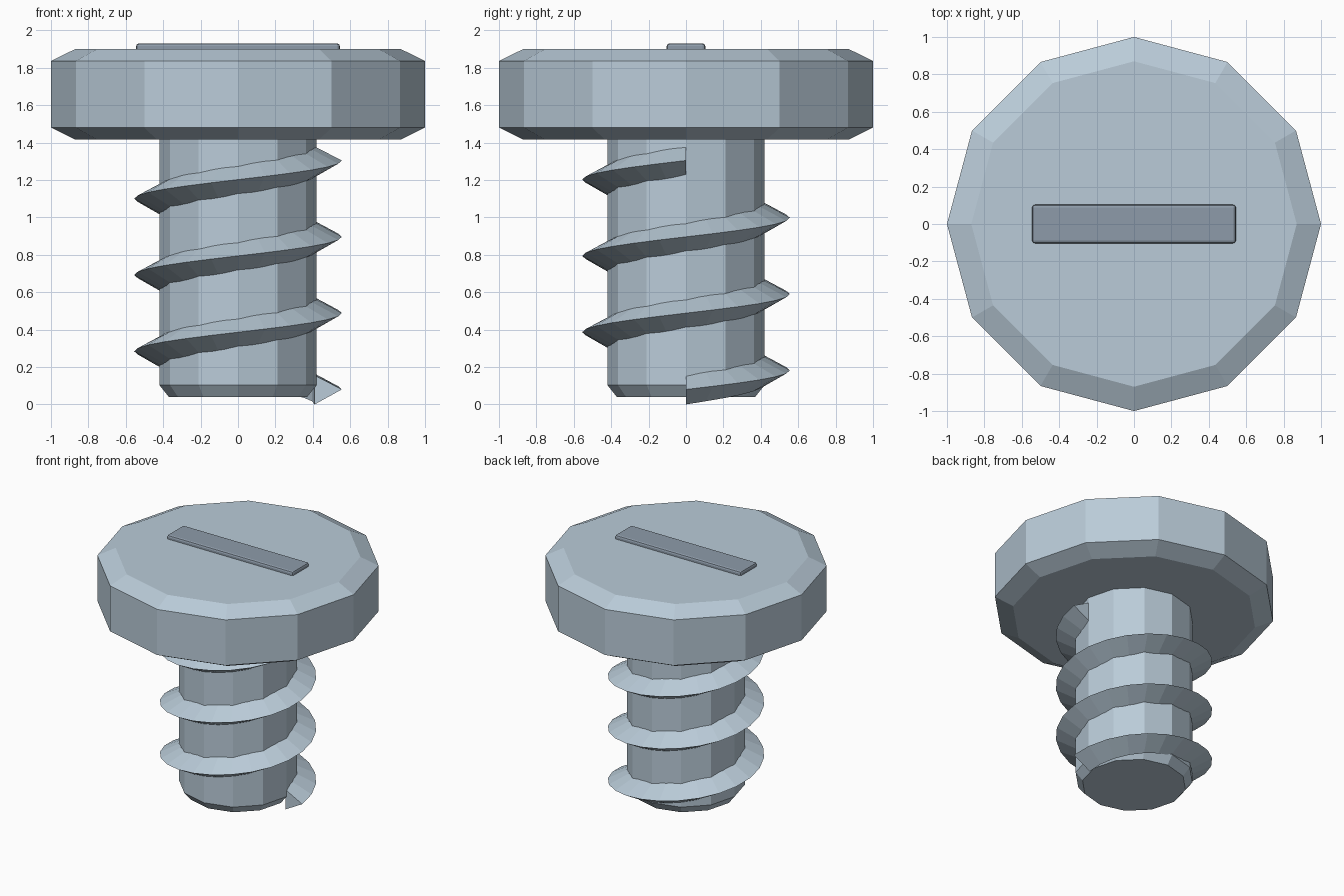
import bpy, bmesh
from math import cos, sin, tau

if "Cube" in bpy.data.objects:
    bpy.data.objects.remove(bpy.data.objects["Cube"])


def material(name, rgb):
    m = bpy.data.materials.new(name)
    m.diffuse_color = (*rgb, 1)
    m.use_nodes = True
    m.node_tree.nodes["Principled BSDF"].inputs["Base Color"].default_value = m.diffuse_color
    return m


steel = material("steel", (0.49, 0.60, 0.69))
dark = material("dark_steel", (0.27, 0.33, 0.40))


def finish(name, bm, mat):
    bmesh.ops.recalc_face_normals(bm, faces=bm.faces)
    me = bpy.data.meshes.new(name)
    bm.to_mesh(me)
    bm.free()
    me.materials.append(mat)
    ob = bpy.data.objects.new(name, me)
    bpy.context.collection.objects.link(ob)
    return ob


def skin(bm, rings, closed):
    """Bridge successive vertex rings and cap both ends."""
    n = len(rings[0])
    for a, b in zip(rings, rings[1:]):
        for i in range(n):
            j = (i + 1) % n
            bm.faces.new((a[i], a[j], b[j], b[i]))
    if closed:
        bm.faces.new(rings[0][::-1])
        bm.faces.new(rings[-1])


def prism(name, profile, sides=12):
    bm = bmesh.new()
    rings = [[bm.verts.new((r * cos(tau * i / sides), r * sin(tau * i / sides), z))
              for i in range(sides)] for r, z in profile]
    skin(bm, rings, True)
    return finish(name, bm, steel)


# Chamfered twelve-sided head and shaft
prism("head", [(0.87, 1.416), (1, 1.48), (1, 1.836), (0.87, 1.90)])
prism("shaft", [(0.37, 0.04), (0.42, 0.103), (0.42, 1.45)])

# Helical thread: triangular section swept three turns
PITCH, TURNS, STEPS = 0.408, 3, 24
section = [(0.41, 0.0), (0.555, 0.08), (0.41, 0.155)]
bm = bmesh.new()
rings = []
for k in range(TURNS * STEPS + 1):
    a = tau * k / STEPS
    lift = PITCH * k / STEPS
    rings.append([bm.verts.new((r * cos(a), r * sin(a), z + lift)) for r, z in section])
skin(bm, rings, True)
finish("thread", bm, steel)

# Dark driver slot bar with softened edges
bm = bmesh.new()
bmesh.ops.create_cube(bm, size=1)
for v in bm.verts:
    v.co = (v.co.x * 1.09, v.co.y * 0.206, 1.89 + v.co.z * 0.08)
slot = finish("driver_slot", bm, dark)
bevel = slot.modifiers.new("soft_edges", 'BEVEL')
bevel.width = 0.015
bevel.segments = 2
